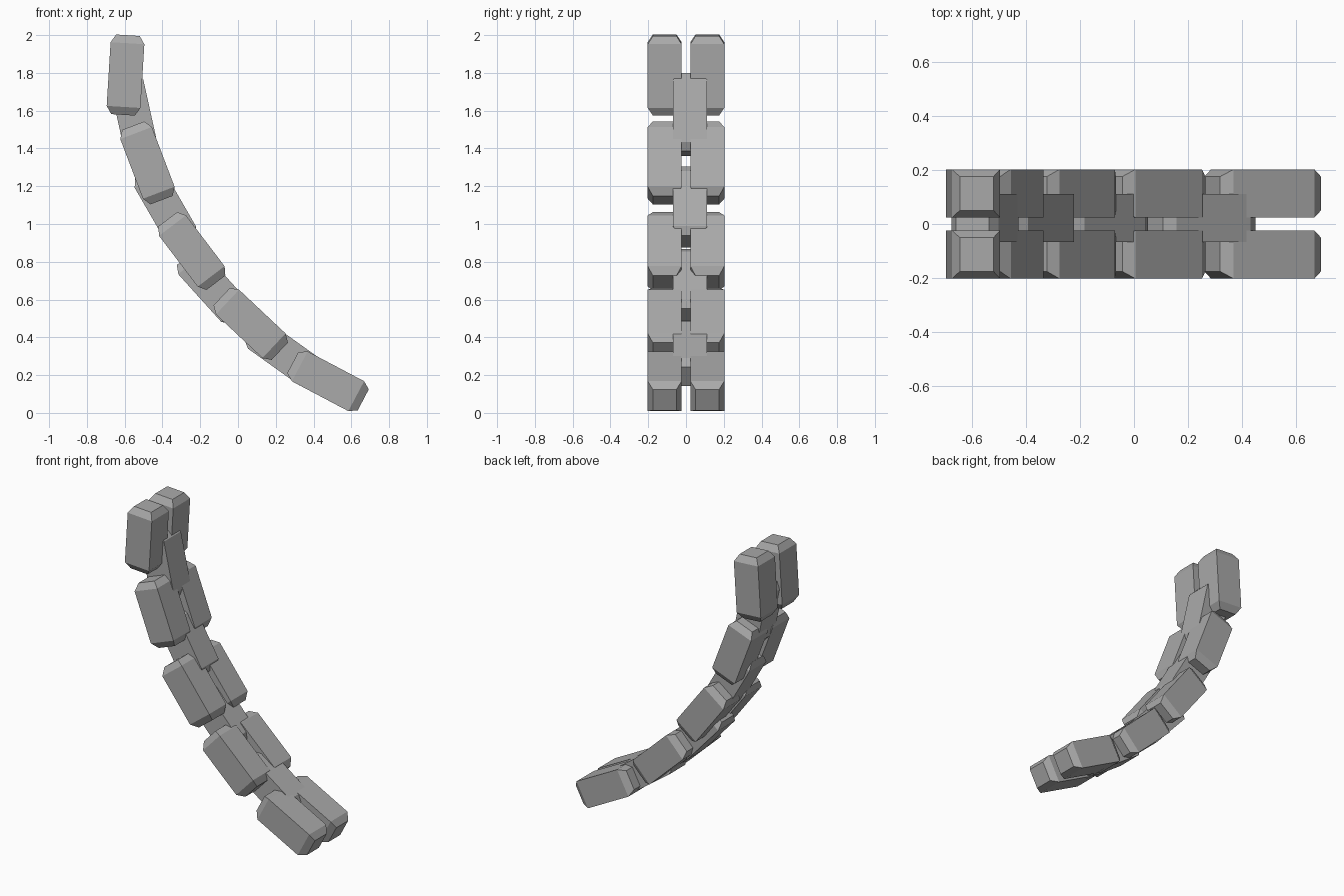
import bpy, bmesh
from math import atan2
from mathutils import Vector

cube = bpy.data.objects.get("Cube")
if cube:
    bpy.data.objects.remove(cube)

grey = bpy.data.materials.new("plain grey")
grey.use_nodes = True
grey.diffuse_color = (0.4, 0.4, 0.4, 1)
grey.node_tree.nodes["Principled BSDF"].inputs["Base Color"].default_value = (0.4, 0.4, 0.4, 1)

WIDTH, LENGTH = 0.179, 0.338
INSET, CAP = 0.038, 0.042


def link_mesh():
    """Square bar along z with a tapered cap on each end."""
    bm = bmesh.new()
    bmesh.ops.create_cube(bm, size=1)
    bmesh.ops.scale(bm, vec=(WIDTH, WIDTH, LENGTH), verts=bm.verts)
    bm.normal_update()
    ends = [f for f in bm.faces if abs(f.normal.z) > 0.9]
    bmesh.ops.inset_individual(bm, faces=ends, thickness=INSET, depth=CAP)
    mesh = bpy.data.meshes.new("chain_link")
    bm.to_mesh(mesh)
    bm.free()
    mesh.materials.append(grey)
    return mesh


link = link_mesh()


def add_link(name, x, y, z, dx, dz):
    """Place a link at a centre, its length running along (dx, dz)."""
    ob = bpy.data.objects.new(name, link)
    ob.location = (x, y, z)
    ob.rotation_euler = (0, atan2(dx, dz), 0)
    bpy.context.collection.objects.link(ob)


# Paired outer links: upper and lower body ends along the curve
pairs = [
    ((-0.585, 1.959), (-0.606, 1.618)),
    ((-0.539, 1.480), (-0.420, 1.167)),
    ((-0.341, 0.984), (-0.148, 0.730)),
    ((-0.058, 0.589), (0.193, 0.353)),
    ((0.326, 0.247), (0.627, 0.088)),
]
for i, (top, bottom) in enumerate(pairs, 1):
    a, b = Vector(top), Vector(bottom)
    mid, d = (a + b) / 2, a - b
    for side, y in (("front", -0.113), ("back", 0.113)):
        add_link(f"{side}_link_{i}", mid.x, y, mid.y, d.x, d.y)

# Inner links bridging neighbouring pairs, slightly off centre
bridges = [
    (-0.552, 1.579, -0.215, 0.976),
    (-0.385, 1.090, -0.500, 0.866),
    (-0.136, 0.668, -0.670, 0.743),
    (0.242, 0.315, -0.814, 0.581),
]
for i, (x, z, dx, dz) in enumerate(bridges, 1):
    add_link(f"inner_link_{i}", x, 0.022, z, dx, dz)
